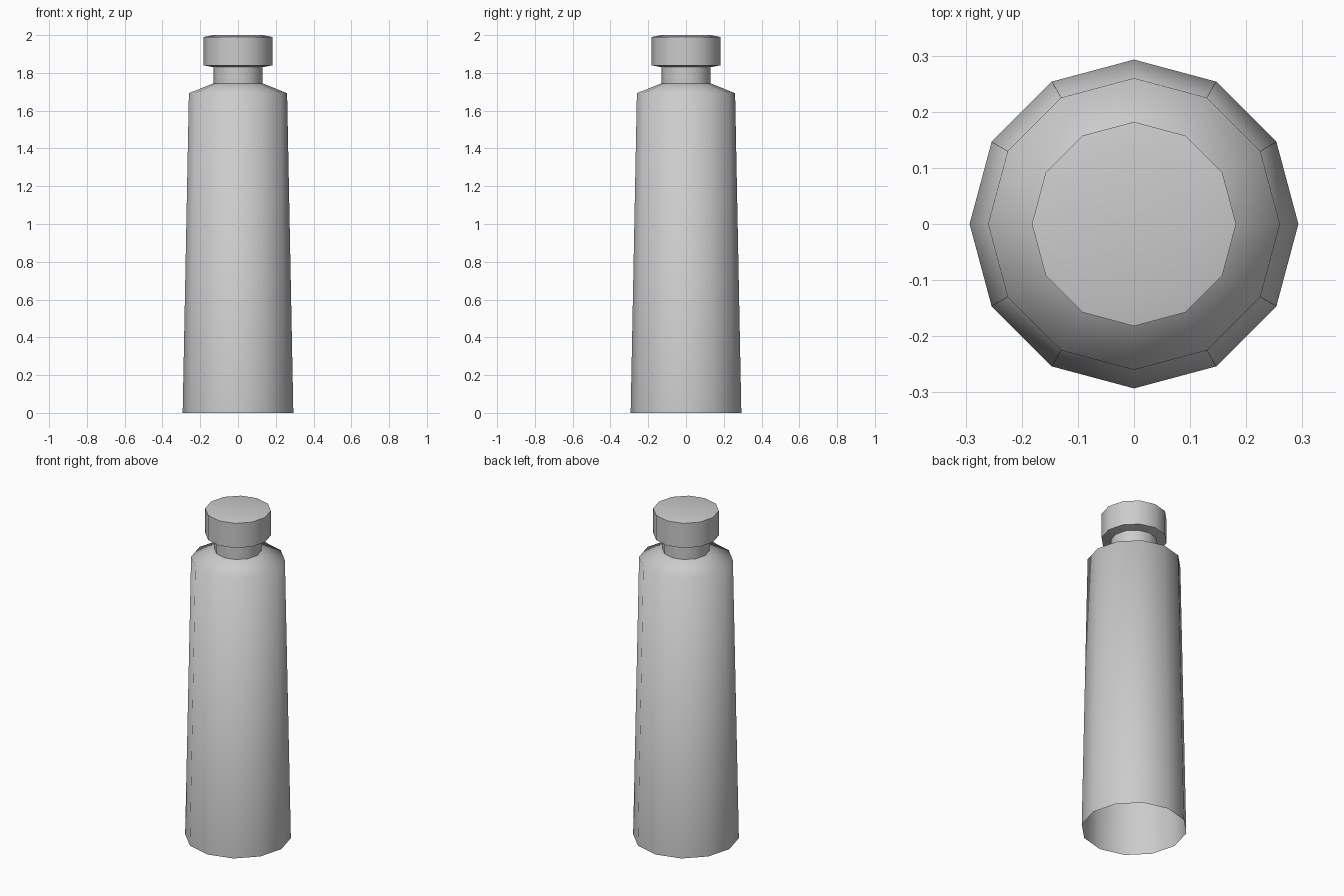
import bpy
import bmesh
import math

cube = bpy.data.objects.get("Cube")
if cube:
    bpy.data.objects.remove(cube, do_unlink=True)

SIDES = 12

grey = bpy.data.materials.new("light grey")
grey.use_nodes = True
grey.diffuse_color = (0.6, 0.6, 0.6, 1)
grey.node_tree.nodes["Principled BSDF"].inputs["Base Color"].default_value = (0.6, 0.6, 0.6, 1)


def lathe(name, profile, cap_top=False, smooth_angle=None):
    """Spin a (radius, height) profile, listed bottom to top, into a twelve-sided part."""
    bm = bmesh.new()
    rings = []
    for radius, z in profile:
        angles = [math.tau * i / SIDES for i in range(SIDES)]
        rings.append([bm.verts.new((radius * math.cos(a), radius * math.sin(a), z)) for a in angles])
    for low, high in zip(rings, rings[1:]):
        for i in range(SIDES):
            j = (i + 1) % SIDES
            bm.faces.new((low[i], low[j], high[j], high[i]))
    if cap_top:
        bm.faces.new(rings[-1])
    mesh = bpy.data.meshes.new(name)
    bm.to_mesh(mesh)
    bm.free()
    mesh.materials.append(grey)
    obj = bpy.data.objects.new(name, mesh)
    bpy.context.collection.objects.link(obj)
    bpy.ops.object.select_all(action="DESELECT")
    obj.select_set(True)
    bpy.context.view_layer.objects.active = obj
    if smooth_angle is None:
        bpy.ops.object.shade_smooth()
    else:
        bpy.ops.object.shade_smooth_by_angle(angle=math.radians(smooth_angle))
    return obj


# Tapered body with a soft shoulder, open underneath
lathe("bottle_body", [(0.293, 0), (0.26, 1.692), (0.13, 1.745)])

# Short straight neck
lathe("neck", [(0.13, 1.745), (0.13, 1.83)])

# Wide cap with slightly sloped rims above and below
lathe("cap", [(0.13, 1.83), (0.182, 1.84), (0.182, 1.99), (0.13, 2.0)],
      cap_top=True, smooth_angle=40)
